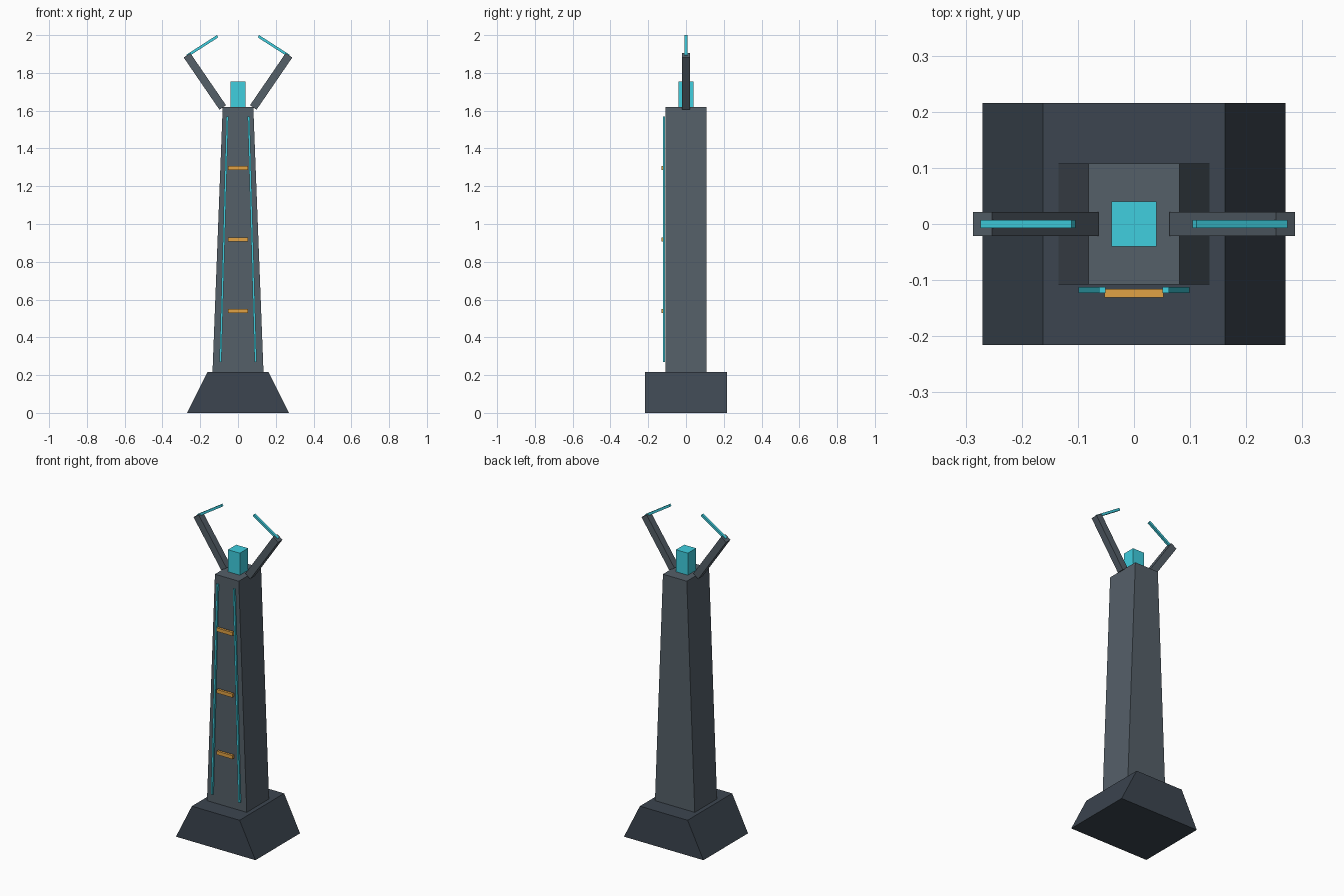
import bpy
import bmesh
from mathutils import Vector

if "Cube" in bpy.data.objects:
    bpy.data.objects.remove(bpy.data.objects["Cube"])


def material(name, rgb):
    m = bpy.data.materials.new(name)
    m.diffuse_color = (*rgb, 1)
    m.use_nodes = True
    m.node_tree.nodes["Principled BSDF"].inputs["Base Color"].default_value = m.diffuse_color
    return m


BASE = material("dark_slate", (0.045, 0.06, 0.08))
BODY = material("slate", (0.09, 0.115, 0.14))
GLOW = material("cyan", (0.05, 0.62, 0.74))
TRIM = material("amber", (0.75, 0.36, 0.06))


def prism(name, profile, y0, y1, mat):
    """Extrude a front (x, z) profile from y0 to y1."""
    bm = bmesh.new()
    face = bm.faces.new([bm.verts.new((x, y0, z)) for x, z in profile])
    ext = bmesh.ops.extrude_face_region(bm, geom=[face])
    verts = [g for g in ext["geom"] if isinstance(g, bmesh.types.BMVert)]
    bmesh.ops.translate(bm, verts=verts, vec=(0, y1 - y0, 0))
    bmesh.ops.recalc_face_normals(bm, faces=bm.faces)
    mesh = bpy.data.meshes.new(name)
    bm.to_mesh(mesh)
    bm.free()
    mesh.materials.append(mat)
    obj = bpy.data.objects.new(name, mesh)
    bpy.context.collection.objects.link(obj)
    return obj


def taper(name, bottom, top, z0, z1, y0, y1, mat):
    """Symmetric trapezoid block given its half widths."""
    return prism(name, [(-bottom, z0), (bottom, z0), (top, z1), (-top, z1)],
                 y0, y1, mat)


def mirrored_beam(name, start, end, width, y0, y1, mat):
    """Square-ended beam between two (x, z) points, mirrored across x = 0."""
    a, b = Vector(start), Vector(end)
    d = (b - a).normalized()
    n = Vector((-d.y, d.x)) * width / 2
    obj = prism(name, [a - n, b - n, b + n, a + n], y0, y1, mat)
    obj.modifiers.new("mirror", "MIRROR")


# Foot and tapering tower
taper("base", 0.27, 0.162, 0, 0.216, -0.216, 0.216, BASE)
taper("tower", 0.135, 0.081, 0.216, 1.62, -0.108, 0.108, BODY)

# Glowing block on top
taper("core", 0.04, 0.04, 1.62, 1.755, -0.04, 0.04, GLOW)

# Forked arms with inward-leaning tips
mirrored_beam("arm", (0.081, 1.617), (0.27, 1.893), 0.042, -0.021, 0.021, BODY)
mirrored_beam("arm_tip", (0.27, 1.89), (0.108, 1.994), 0.014, -0.007, 0.007, GLOW)

# Light strips up the front face
mirrored_beam("light_strip", (0.093, 0.27), (0.0565, 1.57), 0.011,
              -0.123, -0.112, GLOW)

# Amber cross bars
for i, z in enumerate((0.54, 0.918, 1.296)):
    taper(f"cross_bar_{i + 1}", 0.053, 0.053, z - 0.011, z + 0.011,
          -0.131, -0.116, TRIM)
